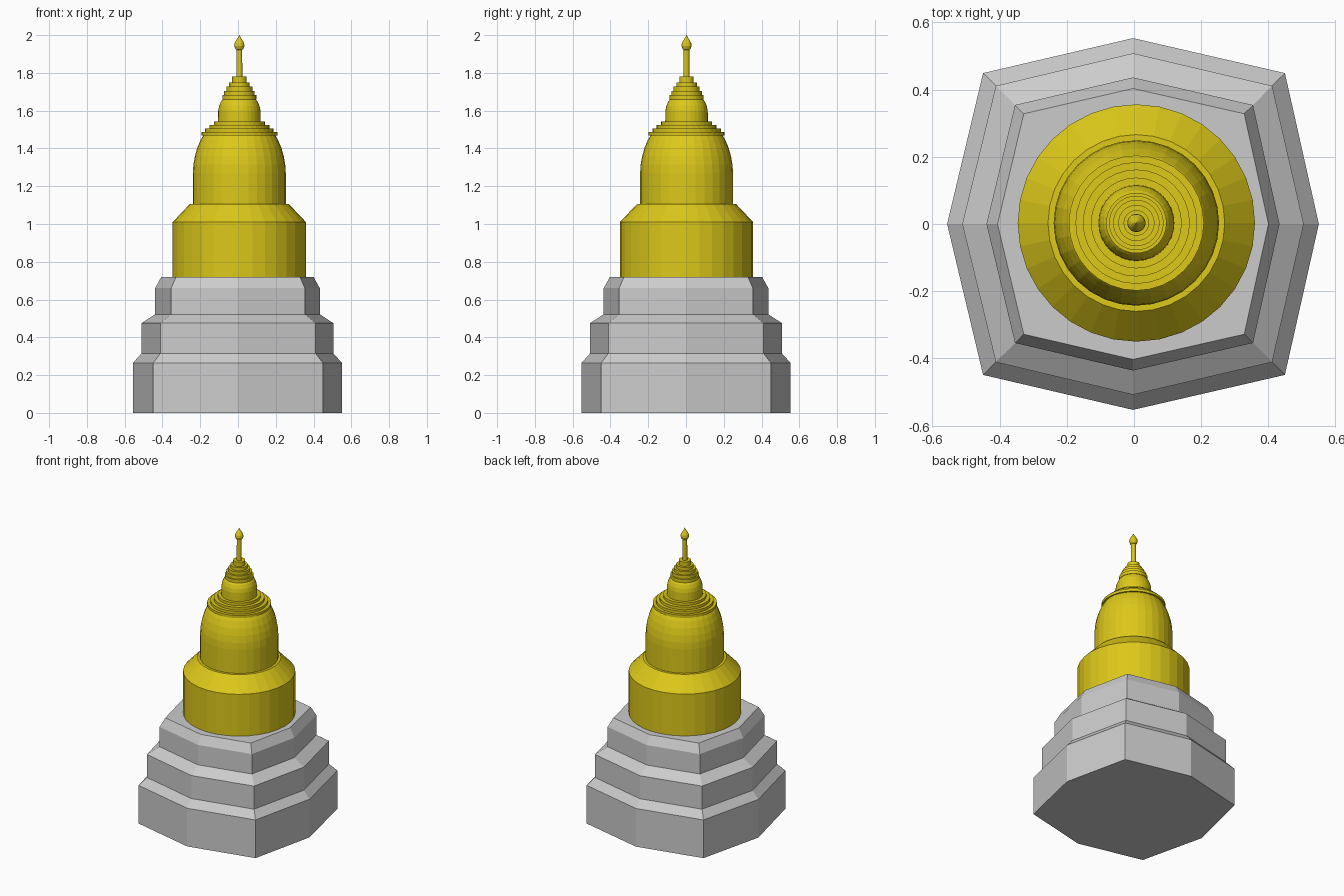
import bpy, bmesh
from math import sin, cos, pi

if "Cube" in bpy.data.objects:
    bpy.data.objects.remove(bpy.data.objects["Cube"])

gold = bpy.data.materials.new("gold")
gold.diffuse_color = (0.72, 0.58, 0.01, 1)
gold.use_nodes = True
gold.node_tree.nodes["Principled BSDF"].inputs["Base Color"].default_value = gold.diffuse_color


def loft(name, rings, mat=None):
    """Skin a stack of equal-length point rings and cap both ends."""
    bm = bmesh.new()
    loops = [[bm.verts.new(p) for p in ring] for ring in rings]
    n = len(loops[0])
    for a, b in zip(loops, loops[1:]):
        for i in range(n):
            j = (i + 1) % n
            bm.faces.new((a[i], a[j], b[j], b[i]))
    bm.faces.new(loops[0][::-1])
    bm.faces.new(loops[-1])
    mesh = bpy.data.meshes.new(name)
    bm.to_mesh(mesh)
    bm.free()
    obj = bpy.data.objects.new(name, mesh)
    bpy.context.collection.objects.link(obj)
    if mat:
        mesh.materials.append(mat)
    return obj


def octagon(r, c, z):
    """Blunt star-like octagon: r on the axes, c at the corners."""
    x = -0.003
    return [(r + x, 0, z), (c, c, z), (x, r, z), (-c, c, z),
            (-r + x, 0, z), (-c, -c, z), (x, -r, z), (c, -c, z)]


def lathe(name, profile, n=32):
    cx, cy = 0.007, 0.003
    return loft(name, [[(cx + r * cos(2 * pi * i / n), cy + r * sin(2 * pi * i / n), z)
                        for i in range(n)] for r, z in profile], gold)


def steps(name, radii, z, h):
    """Stack of shrinking flat discs."""
    profile = []
    for r in radii:
        profile += [(r, z), (r, z + h)]
        z += h
    return lathe(name, profile)


# Three-tier stone base with sloped ledges
loft("stone_base", [octagon(*p) for p in (
    (0.553, 0.449, 0), (0.553, 0.449, 0.265),
    (0.508, 0.411, 0.315), (0.508, 0.411, 0.475),
    (0.436, 0.354, 0.522), (0.436, 0.354, 0.66), (0.403, 0.328, 0.72))])

# Drum with sloped shoulder
lathe("drum", [(0.353, 0.72), (0.353, 1.01), (0.263, 1.105)])

# Main bell
lathe("bell", [(0.246, 1.105), (0.246, 1.27), (0.243, 1.315), (0.235, 1.36),
               (0.222, 1.405), (0.205, 1.445), (0.19, 1.47)])
steps("bell_rings", (0.201, 0.181, 0.159, 0.135), 1.468, 0.0185)

# Small upper bell
lathe("upper_bell", [(0.113, 1.54), (0.112, 1.60), (0.107, 1.625),
                     (0.097, 1.648), (0.086, 1.662)])
steps("upper_rings", (0.09, 0.081, 0.069, 0.054), 1.66, 0.0225)
lathe("spire_collar", [(0.038, 1.748), (0.038, 1.78)])

# Spire and bud finial
lathe("spire", [(0.016, 1.775), (0.015, 1.93)])
lathe("finial", [(0.012, 1.92), (0.021, 1.927), (0.027, 1.943), (0.025, 1.957),
                 (0.017, 1.972), (0.007, 1.988), (0.001, 2.0)])
